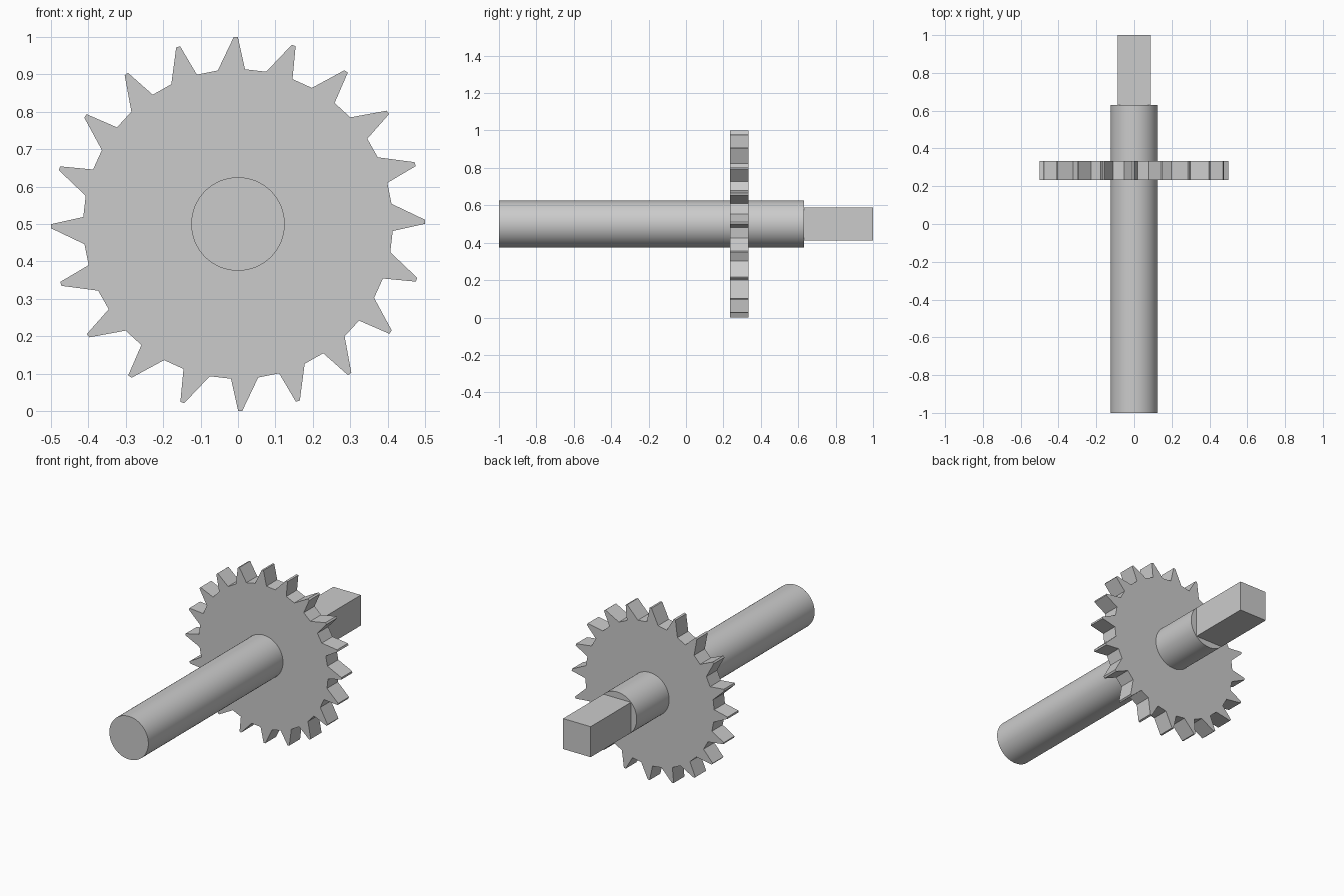
import bpy, bmesh
from math import sin, cos, radians, pi

if "Cube" in bpy.data.objects:
    bpy.data.objects.remove(bpy.data.objects["Cube"])

CZ = 0.5  # height of the shaft axis


def extrude_y(name, profile, y0, y1, smooth=False):
    """Extrude a clockwise x/z profile along y into a closed solid."""
    bm = bmesh.new()
    front = bm.faces.new([bm.verts.new((x, y0, z + CZ)) for x, z in profile])
    res = bmesh.ops.extrude_face_region(bm, geom=[front], use_keep_orig=True)
    verts = [g for g in res["geom"] if isinstance(g, bmesh.types.BMVert)]
    bmesh.ops.translate(bm, verts=verts, vec=(0, y1 - y0, 0))
    bmesh.ops.recalc_face_normals(bm, faces=bm.faces)
    mesh = bpy.data.meshes.new(name)
    bm.to_mesh(mesh)
    bm.free()
    ob = bpy.data.objects.new(name, mesh)
    bpy.context.collection.objects.link(ob)
    if smooth:
        bpy.ops.object.select_all(action='DESELECT')
        ob.select_set(True)
        bpy.context.view_layer.objects.active = ob
        bpy.ops.object.shade_smooth_by_angle(angle=radians(30))
    return ob


def polar(r, deg):
    # angle measured clockwise from the top
    return r * sin(radians(deg)), r * cos(radians(deg))


# Gear wheel: 20 slightly raked teeth with flat tips
TEETH = 20
tooth = [(0.414, -7.5), (0.5, -1.3), (0.5, -0.05), (0.414, 2.6)]
gear = [polar(r, a + i * 360 / TEETH) for i in range(TEETH) for r, a in tooth]
extrude_y("gear_wheel", gear, 0.234, 0.333)

# Round shaft
circle = [polar(0.125, i * 360 / 64) for i in range(64)]
extrude_y("shaft", circle, -1.0, 0.63, smooth=True)

# Square drive end, inscribed in the shaft circle
square = [polar(0.125, 45 + i * 90) for i in range(4)]
extrude_y("square_end", square, 0.63, 1.0)
